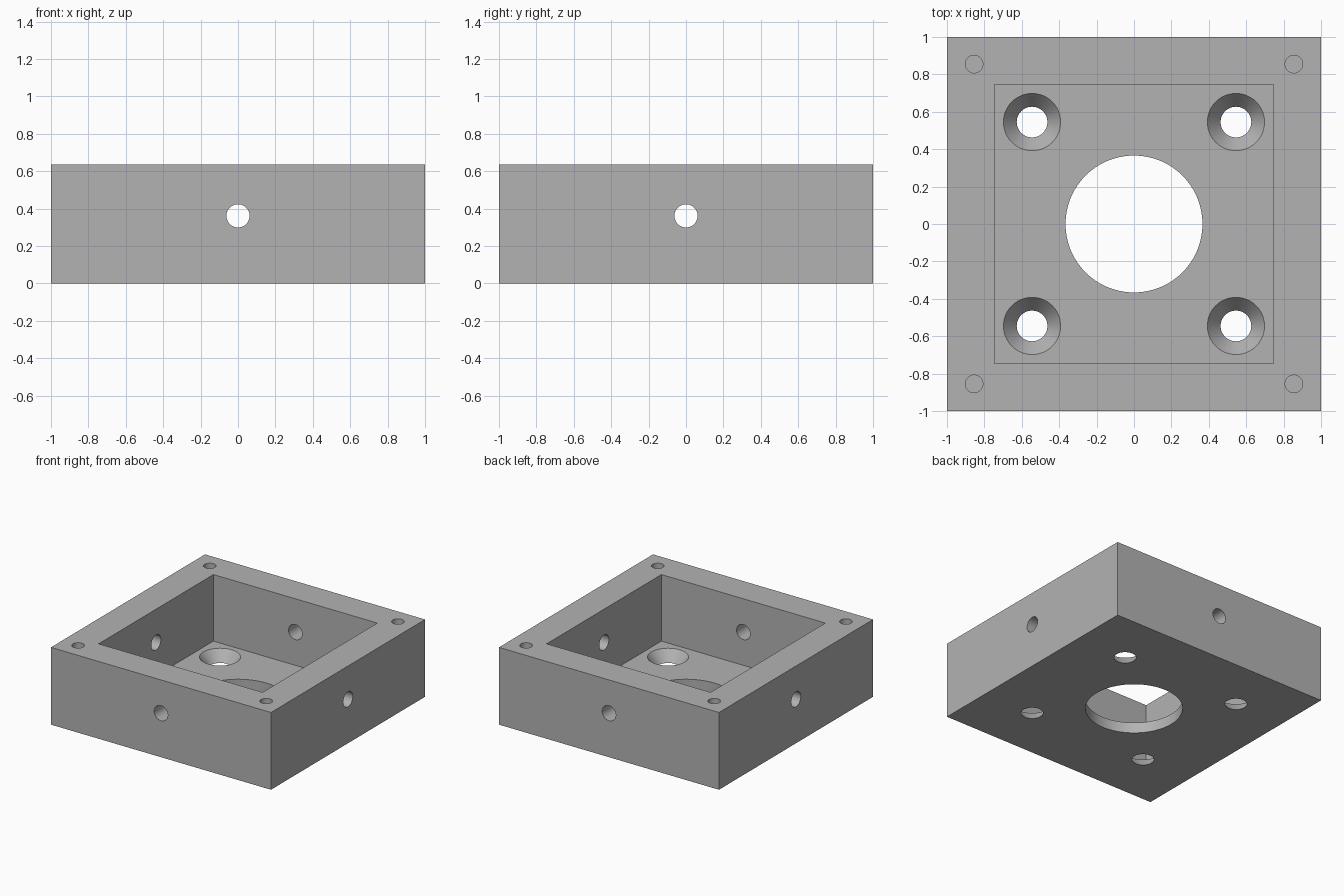
import bpy
from math import radians

default = bpy.data.objects.get("Cube")
if default:
    bpy.data.objects.remove(default, do_unlink=True)

HEIGHT = 0.635
FLOOR = 0.088       # floor thickness
CAVITY = 0.745      # half width of the cavity
BOLT = 0.545        # floor hole offset
CORNER = 0.855      # rim hole offset
OVER = 0.02         # cutter overshoot
SIDE_Z = (HEIGHT + FLOOR) / 2

grey = bpy.data.materials.new("plain grey")
grey.use_nodes = True
colour = (0.45, 0.45, 0.45, 1)
grey.diffuse_color = colour
grey.node_tree.nodes["Principled BSDF"].inputs["Base Color"].default_value = colour


def block(name, half, z0, z1):
    bpy.ops.mesh.primitive_cube_add(size=2, location=(0, 0, (z0 + z1) / 2))
    ob = bpy.context.object
    ob.name = name
    ob.scale = (half, half, (z1 - z0) / 2)
    bpy.ops.object.transform_apply(location=True, rotation=True, scale=True)
    return ob


def taper(name, r0, r1, x, y, z0, z1, rotation=(0, 0, 0), sides=48):
    bpy.ops.mesh.primitive_cone_add(vertices=sides, radius1=r0, radius2=r1, depth=z1 - z0,
                                    location=(x, y, (z0 + z1) / 2), rotation=rotation)
    ob = bpy.context.object
    ob.name = name
    return ob


def cut(body, cutter):
    cutter.hide_render = True
    bpy.context.view_layer.objects.active = body
    mod = body.modifiers.new("cut", "BOOLEAN")
    mod.operation = "DIFFERENCE"
    mod.solver = "EXACT"
    mod.object = cutter
    bpy.ops.object.modifier_apply(modifier=mod.name)
    bpy.data.objects.remove(cutter, do_unlink=True)


# Open box
housing = block("housing", 1, 0, HEIGHT)
housing.data.materials.append(grey)
cut(housing, block("cavity_cutter", CAVITY, FLOOR, HEIGHT + 0.1))

# Large central opening
cut(housing, taper("bore_cutter", 0.366, 0.366, 0, 0, -0.1, FLOOR + 0.1, sides=96))

# Countersunk floor holes and blind rim holes
slope = (0.153 - 0.082) / FLOOR
for sx in (-1, 1):
    for sy in (-1, 1):
        cut(housing, taper("countersink_cutter", 0.082 - slope * OVER, 0.153 + slope * OVER,
                           sx * BOLT, sy * BOLT, -OVER, FLOOR + OVER))
        cut(housing, taper("rim_hole_cutter", 0.047, 0.047,
                           sx * CORNER, sy * CORNER, HEIGHT - 0.35, HEIGHT + 0.1))

# Cross holes through all four walls
for rotation in ((radians(90), 0, 0), (0, radians(90), 0)):
    cut(housing, taper("side_hole_cutter", 0.062, 0.062, 0, 0,
                       SIDE_Z - 1.2, SIDE_Z + 1.2, rotation))

# Smooth hole walls, crisp edges
bpy.ops.object.select_all(action="DESELECT")
housing.select_set(True)
bpy.context.view_layer.objects.active = housing
bpy.ops.object.shade_smooth_by_angle(angle=radians(30))
